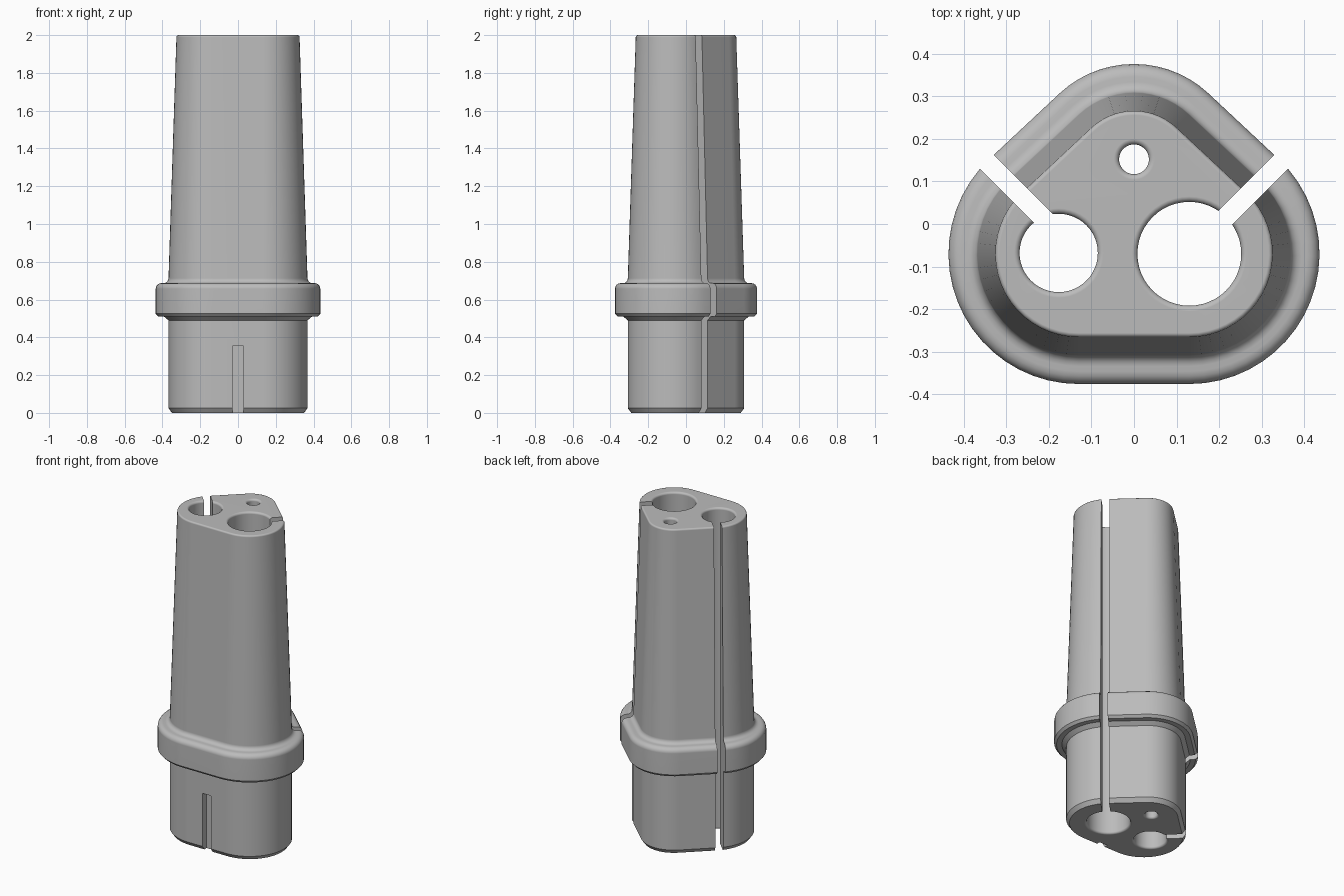
import bpy, bmesh, math
from mathutils import Matrix

cube = bpy.data.objects.get("Cube")
if cube:
    bpy.data.objects.remove(cube, do_unlink=True)

grey = bpy.data.materials.new("plain grey")
grey.use_nodes = True
colour = (0.5, 0.5, 0.5, 1)
grey.diffuse_color = colour
grey.node_tree.nodes["Principled BSDF"].inputs["Base Color"].default_value = colour

# Corner centres of the rounded triangular section
SIDE_X, SIDE_Y, BACK_Y, BACK_LESS = 0.13, -0.07, 0.12, 0.05


def arc(cx, cy, r, start, end, steps):
    angles = [start + (end - start) * i / steps for i in range(steps + 1)]
    return [(cx + r * math.cos(a), cy + r * math.sin(a)) for a in angles]


def section(r):
    """Outline wrapped round two front circles and a smaller back one."""
    dx, dy = SIDE_X, SIDE_Y - BACK_Y
    a = math.atan2(dy, dx) + math.acos(-BACK_LESS / math.hypot(dx, dy))
    half = math.pi / 2
    return (arc(SIDE_X, SIDE_Y, r, -half, a, 20)
            + arc(0, BACK_Y, r - BACK_LESS, a, math.pi - a, 14)
            + arc(-SIDE_X, SIDE_Y, r, math.pi - a, 3 * half, 20))


def fillet(r, z, radius, start, end, steps=4):
    """Rounded corner in an (r, z) profile, angles in degrees."""
    return arc(r, z, radius, math.radians(start), math.radians(end), steps)


def new_object(name, bm):
    bmesh.ops.recalc_face_normals(bm, faces=bm.faces)
    mesh = bpy.data.meshes.new(name)
    bm.to_mesh(mesh)
    bm.free()
    obj = bpy.data.objects.new(name, mesh)
    bpy.context.collection.objects.link(obj)
    mesh.materials.append(grey)
    return obj


def loft(name, profile, outline):
    """Stack one outline per (radius, height) pair and cap both ends."""
    bm = bmesh.new()
    rings = [[bm.verts.new((x, y, z)) for x, y in outline(r)] for r, z in profile]
    for low, high in zip(rings, rings[1:]):
        for i in range(len(low)):
            j = (i + 1) % len(low)
            bm.faces.new((low[i], low[j], high[j], high[i]))
    bm.faces.new(rings[0][::-1])
    bm.faces.new(rings[-1])
    return new_object(name, bm)


def box(name, size, matrix):
    bm = bmesh.new()
    bmesh.ops.create_cube(bm, size=1, matrix=matrix @ Matrix.Diagonal((*size, 1)))
    return new_object(name, bm)


# Chamfered plug, rounded collar and tapering upper body
profile = [(0.22, 0), (0.238, 0.025), (0.238, 0.49), (0.262, 0.51), (0.292, 0.51), (0.306, 0.525)]
profile += fillet(0.276, 0.657, 0.03, 0, 90)
profile += fillet(0.264, 0.713, 0.026, 270, 180)
profile += fillet(0.186, 1.99, 0.01, 0, 90, 3)
body = loft("plug_body", profile, section)

# Three through holes with rounded rims
cutters = []
for name, x, y, r in (("large_hole", 0.13, -0.07, 0.122),
                      ("medium_hole", -0.177, -0.068, 0.092),
                      ("small_hole", 0, 0.152, 0.035)):
    rim = 0.013
    side = [(r + rim, -0.1)] + fillet(r + rim, rim, rim, 270, 180)
    side += fillet(r + rim, 2 - rim, rim, 180, 90) + [(r + rim, 2.1)]
    cutters.append(loft(name, side,
                        lambda q, x=x, y=y: arc(x, y, q, 0, math.tau, 48)[:-1]))

# Diagonal slots running from each large hole out through the wall
for name, s, inner in (("large_hole_slot", 1, 0.06), ("medium_hole_slot", -1, 0.09)):
    turn = Matrix.Rotation(math.radians(45 * s), 4, "Z")
    place = Matrix.Translation((s * SIDE_X, SIDE_Y, 1)) @ turn
    shift = Matrix.Translation((s * (inner + 0.25), 0, 0))
    cutters.append(box(name, (0.5, 0.046, 2.4), place @ shift))

# Shallow key groove on the front of the plug
cutters.append(box("key_groove", (0.057, 0.1, 0.45),
                   Matrix.Translation((0, -0.318, 0.13))))

bpy.context.view_layer.objects.active = body
for cutter in cutters:
    cut = body.modifiers.new(cutter.name, "BOOLEAN")
    cut.operation = "DIFFERENCE"
    cut.solver = "EXACT"
    cut.object = cutter
    bpy.ops.object.modifier_apply(modifier=cut.name)
    bpy.data.objects.remove(cutter, do_unlink=True)

bpy.ops.object.select_all(action="DESELECT")
body.select_set(True)
bpy.ops.object.shade_smooth_by_angle(angle=math.radians(32))
weighted = body.modifiers.new("clean_shading", "WEIGHTED_NORMAL")
weighted.keep_sharp = True
